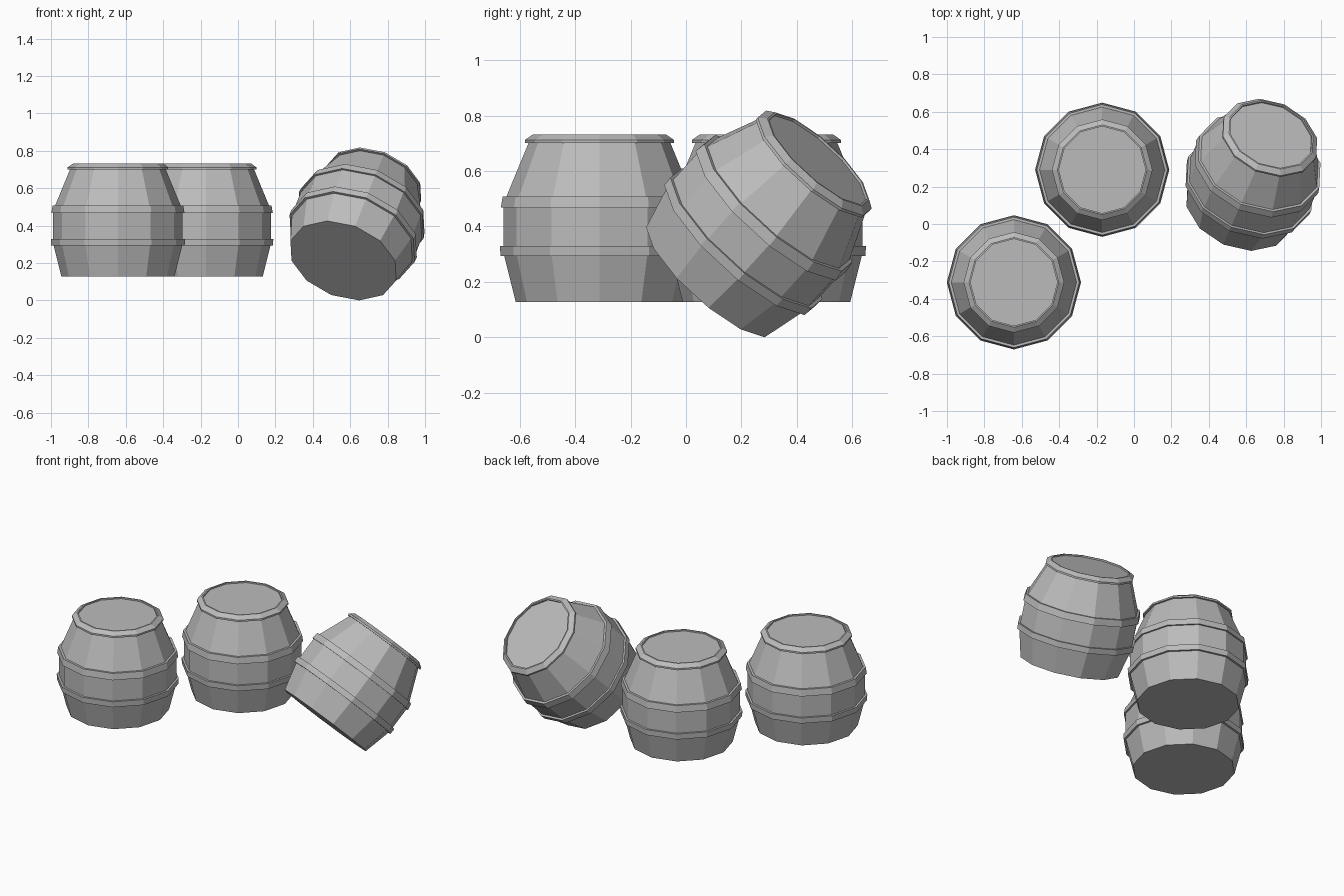
import bpy
import bmesh
from math import sin, cos, tau, atan2, hypot
from mathutils import Matrix

default = bpy.data.objects.get("Cube")
if default:
    bpy.data.objects.remove(default, do_unlink=True)

SIDES = 12


def make_material(name, value):
    mat = bpy.data.materials.new(name)
    mat.use_nodes = True
    colour = (value, value, value, 1)
    mat.diffuse_color = colour
    mat.node_tree.nodes["Principled BSDF"].inputs["Base Color"].default_value = colour
    return mat


GREY = make_material("plain_grey", 0.5)


def lathe(name, profile, matrix, ring=False):
    """Spin (radius, height) points; a ring closes on itself, else ends are capped."""
    bm = bmesh.new()
    loops = [[bm.verts.new((r * cos(tau * i / SIDES), r * sin(tau * i / SIDES), z))
              for i in range(SIDES)] for r, z in profile]
    pairs = list(zip(loops, loops[1:]))
    if ring:
        pairs.append((loops[-1], loops[0]))
    else:
        bm.faces.new(loops[0])
        bm.faces.new(loops[-1])
    for low, high in pairs:
        for i in range(SIDES):
            j = (i + 1) % SIDES
            bm.faces.new((low[i], low[j], high[j], high[i]))
    bmesh.ops.recalc_face_normals(bm, faces=bm.faces)
    mesh = bpy.data.meshes.new(name)
    bm.to_mesh(mesh)
    bm.free()
    mesh.materials.append(GREY)
    obj = bpy.data.objects.new(name, mesh)
    obj.matrix_world = matrix
    bpy.context.collection.objects.link(obj)


# Profiles as (radius, height above the barrel's base)
BODY = [(0.302, 0), (0.344, 0.168), (0.346, 0.20), (0.346, 0.34),
        (0.336, 0.38), (0.256, 0.574), (0.25, 0.596)]
LOWER_BAND = [(0.33, 0.167), (0.357, 0.167), (0.359, 0.203), (0.33, 0.203)]
UPPER_BAND = [(0.32, 0.341), (0.356, 0.341), (0.349, 0.382), (0.32, 0.382)]
RIM = [(0.232, 0.574), (0.269, 0.574), (0.269, 0.585), (0.24, 0.605), (0.232, 0.605)]


def barrel(name, base, axis):
    # Lean by the axis, with one corner of the polygon lowest
    x, y, z = axis
    matrix = (Matrix.Translation(base) @ Matrix.Rotation(atan2(y, x), 4, 'Z')
              @ Matrix.Rotation(atan2(hypot(x, y), z), 4, 'Y'))
    lathe(name + "_body", BODY, matrix)
    lathe(name + "_lower_band", LOWER_BAND, matrix, ring=True)
    lathe(name + "_upper_band", UPPER_BAND, matrix, ring=True)
    lathe(name + "_top_rim", RIM, matrix, ring=True)


barrel("front_barrel", (-0.642, -0.312, 0.127), (0, 0, 1))
barrel("middle_barrel", (-0.17, 0.29, 0.127), (0, 0, 1))
barrel("tilted_barrel", (0.563, 0.087, 0.213), (0.17, 0.39, 0.43))
